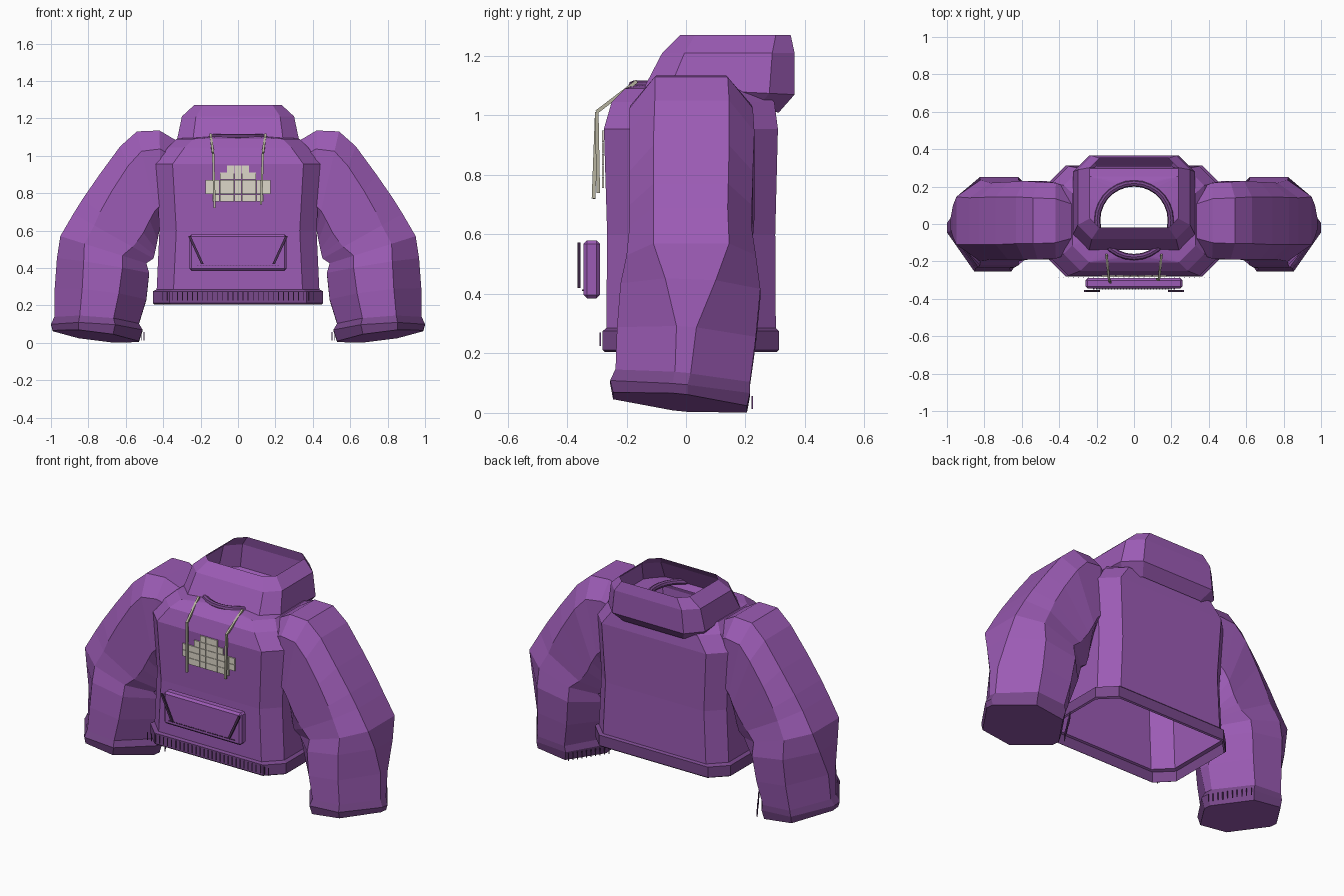
import bpy, bmesh, math
from mathutils import Vector

if "Cube" in bpy.data.objects:
    bpy.data.objects.remove(bpy.data.objects["Cube"])


def material(name, rgb):
    m = bpy.data.materials.new(name)
    m.diffuse_color = (*rgb, 1)
    m.use_nodes = True
    m.node_tree.nodes["Principled BSDF"].inputs["Base Color"].default_value = m.diffuse_color
    return m


PURPLE = material("purple_fabric", (0.33, 0.105, 0.46))
TRIM = material("deep_purple_trim", (0.19, 0.065, 0.26))
DARK = material("dark_purple_stitch", (0.07, 0.03, 0.09))
BEIGE = material("beige_patch", (0.72, 0.68, 0.58))
CORD = material("cord", (0.47, 0.45, 0.35))


def finish(name, bm, *mats):
    bmesh.ops.recalc_face_normals(bm, faces=bm.faces)
    me = bpy.data.meshes.new(name)
    bm.to_mesh(me)
    bm.free()
    for m in mats:
        me.materials.append(m)
    ob = bpy.data.objects.new(name, me)
    bpy.context.collection.objects.link(ob)
    return ob


def octagon(u0, u1, v0, v1, cu, cv):
    """Chamfered rectangle outline."""
    return [(u0 + cu, v0), (u1 - cu, v0), (u1, v0 + cv), (u1, v1 - cv),
            (u1 - cu, v1), (u0 + cu, v1), (u0, v1 - cv), (u0, v0 + cv)]


def loft(bm, rings):
    """Skin a list of equal-length rings and return the vertex rings."""
    vs = [[bm.verts.new(p) for p in r] for r in rings]
    for a, b in zip(vs, vs[1:]):
        n = len(a)
        for i in range(n):
            bm.faces.new((a[i], a[(i + 1) % n], b[(i + 1) % n], b[i]))
    return vs


def level(hx, y0, y1, zf, zb, c):
    """Octagon around the body, height running from zf at front to zb at back."""
    return [(x, y, zf + (zb - zf) * (y - y0) / (y1 - y0))
            for x, y in octagon(-hx, hx, y0, y1, c, c)]


def box(bm, centre, size):
    r = bmesh.ops.create_cube(bm, size=1)
    for v in r["verts"]:
        v.co = Vector(centre) + Vector(v.co[i] * size[i] for i in range(3))


# Torso shell, open below, with a round neck hole
bm = bmesh.new()
rings = loft(bm, [level(hx, a, b, z, z, 0.09) for hx, a, b, z in (
    (0.435, -0.268, 0.302, 0.28), (0.42, -0.265, 0.300, 0.60),
    (0.44, -0.276, 0.309, 0.955), (0.375, -0.25, 0.297, 1.045),
    (0.33, -0.205, 0.255, 1.09))])
neck = []
for i in range(24):
    t = math.tau * i / 24
    neck.append(bm.verts.new((0.195 * math.cos(t), 0.02 + 0.19 * math.sin(t), 1.105)))
edges = [bm.edges.new((neck[i], neck[(i + 1) % 24])) for i in range(24)]
top = rings[-1]
edges += [bm.edges.get((top[i], top[(i + 1) % 8])) for i in range(8)]
bmesh.ops.triangle_fill(bm, edges=edges, use_beauty=True)
finish("torso", bm, PURPLE)

# Hem band
bm = bmesh.new()
loft(bm, [level(hx, a, b, z, z, 0.09) for hx, a, b, z in (
    (0.435, -0.268, 0.302, 0.285), (0.455, -0.280, 0.312, 0.275),
    (0.455, -0.280, 0.312, 0.212), (0.447, -0.273, 0.305, 0.205))])
finish("hem_band", bm, TRIM)

# Neck ring
bpy.ops.mesh.primitive_torus_add(location=(0, 0.02, 1.1), major_radius=0.197,
                                 minor_radius=0.017, major_segments=28, minor_segments=8)
bpy.context.object.name = "neck_ring"
bpy.context.object.data.materials.append(TRIM)

# Hood collar, an open leaning band
bm = bmesh.new()
loft(bm, [level(*r) for r in (
    (0.28, -0.12, 0.312, 1.06, 1.01, 0.08), (0.325, -0.14, 0.365, 1.095, 1.07, 0.085),
    (0.30, -0.08, 0.365, 1.21, 1.21, 0.075), (0.235, -0.02, 0.352, 1.27, 1.27, 0.05))])
finish("hood", bm, PURPLE)


# Sleeves and cuffs: sections run from the inner to the outer edge of the arm
def section(s, outer, inner, y0, y1, cu, cv, tilt):
    pts = []
    for t, y in octagon(0, 1, y0, y1, cu, cv):
        x = inner[0] + (outer[0] - inner[0]) * t
        z = inner[1] + (outer[1] - inner[1]) * t
        pts.append((s * x, y, z - tilt * y))
    return pts


SLEEVE = [
    ((0.31, 1.07), (0.38, 0.66), -0.15, 0.18, 0.20, 0.08, 0),
    ((0.42, 1.135), (0.41, 0.64), -0.185, 0.22, 0.20, 0.085, 0),
    ((0.54, 1.13), (0.42, 0.60), -0.19, 0.225, 0.20, 0.085, 0),
    ((0.63, 1.05), (0.43, 0.55), -0.19, 0.23, 0.21, 0.085, 0),
    ((0.74, 0.90), (0.44, 0.50), -0.19, 0.225, 0.22, 0.08, 0),
    ((0.83, 0.77), (0.447, 0.47), -0.19, 0.222, 0.24, 0.08, 0),
    ((0.88, 0.69), (0.452, 0.45), -0.19, 0.22, 0.26, 0.08, 0),
    ((0.95, 0.57), (0.49, 0.425), -0.20, 0.235, 0.28, 0.09, 0),
    ((0.968, 0.45), (0.475, 0.37), -0.22, 0.25, 0.29, 0.15, 0.04),
    ((0.98, 0.29), (0.49, 0.23), -0.232, 0.235, 0.30, 0.20, 0.07),
    ((0.982, 0.13), (0.53, 0.10), -0.237, 0.215, 0.30, 0.20, 0.09)]
CUFF = [
    ((0.982, 0.135), (0.53, 0.10), -0.238, 0.215, 0.30, 0.20, 0.09),
    ((1.0, 0.095), (0.51, 0.065), -0.255, 0.215, 0.30, 0.21, 0.09),
    ((0.99, 0.062), (0.53, 0.004), -0.245, 0.205, 0.30, 0.20, 0.10)]
for s, side in ((-1, "left"), (1, "right")):
    bm = bmesh.new()
    loft(bm, [section(s, *r) for r in SLEEVE])
    finish(side + "_sleeve", bm, PURPLE)
    bm = bmesh.new()
    v = loft(bm, [section(s, *r) for r in CUFF])
    bm.faces.new(v[-1]).material_index = 1
    finish(side + "_cuff", bm, TRIM, PURPLE)
    # Rib stitches on the inner back corner of the cuff
    bm = bmesh.new()
    for i in range(10):
        t = i / 9
        box(bm, (s * (0.503 + 0.13 * t), 0.02 + 0.203 * t, 0.035), (0.004, 0.004, 0.045))
    finish(side + "_cuff_ribs", bm, TRIM)

# Rib stitches along the front of the hem
bm = bmesh.new()
for i in range(31):
    box(bm, (-0.405 + 0.027 * i, -0.288, 0.248), (0.004, 0.004, 0.046))
finish("hem_ribs", bm, TRIM)

# Front pocket with bevelled edges
bm = bmesh.new()
box(bm, (0, -0.317, 0.4825), (0.52, 0.056, 0.195))
bmesh.ops.bevel(bm, geom=bm.edges[:], offset=0.012, segments=1, affect='EDGES')
finish("pocket", bm, PURPLE)

# Slanted pocket openings and the stitch row
bm = bmesh.new()
for s in (-1, 1):
    ring = [[(s * (x + d), y, z) for d, y in ((-.007, -.354), (.007, -.354), (.007, -.364), (-.007, -.364))]
            for x, z in ((0.26, 0.572), (0.19, 0.42))]
    v = loft(bm, ring)
    bm.faces.new(v[0])
    bm.faces.new(v[1])
finish("pocket_openings", bm, DARK)
bm = bmesh.new()
for i in range(28):
    box(bm, (-0.216 + 0.016 * i, -0.347, 0.412), (0.009, 0.005, 0.004))
finish("pocket_stitches", bm, DARK)

# Chest patch of small square tiles
bm = bmesh.new()
P = 0.039
for row, n in enumerate((7, 9, 9, 5, 3)):
    for i in range(n):
        box(bm, ((i - (n - 1) / 2) * P, -0.279, 0.774 + row * P), (0.037, 0.007, 0.037))
finish("chest_patch", bm, BEIGE)

# Drawstrings
for s, side, end in ((-1, "left", (0.125, -0.311, 0.72)), (1, "right", (0.123, -0.295, 0.74))):
    bm = bmesh.new()
    path = [(0.147, -0.165, 1.115), (0.133, -0.30, 1.012), end]
    r = 0.006
    for a, b in zip(path, path[1:]):
        a, b = (Vector((s * p[0], p[1], p[2])) for p in (a, b))
        d = (b - a).normalized()
        u = d.cross(Vector((1, 0, 0))).normalized() * r
        w = d.cross(u).normalized() * r
        v = loft(bm, [[p + u + w, p - u + w, p - u - w, p + u - w] for p in (a, b)])
        bm.faces.new(v[0])
        bm.faces.new(v[1])
    finish(side + "_drawstring", bm, CORD)
